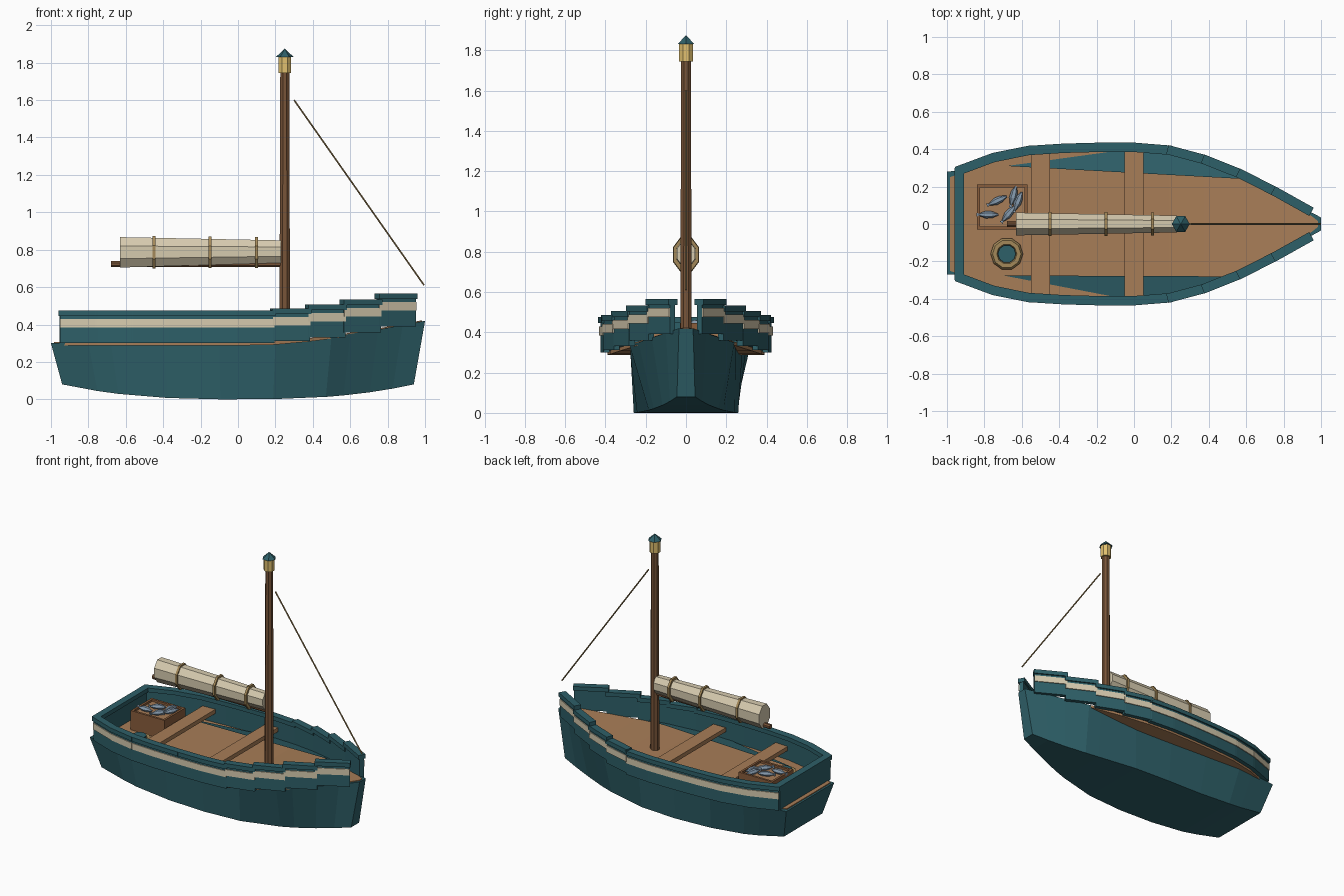
import bpy, bmesh, math
from mathutils import Vector, Matrix

if "Cube" in bpy.data.objects:
    bpy.data.objects.remove(bpy.data.objects["Cube"])


def material(name, rgb):
    m = bpy.data.materials.new(name)
    m.diffuse_color = (*rgb, 1)
    m.use_nodes = True
    m.node_tree.nodes["Principled BSDF"].inputs["Base Color"].default_value = m.diffuse_color
    return m


TEAL = material("teal_paint", (.027, .115, .138))
DECK = material("deck_wood", (.39, .205, .095))
WOOD = material("dark_wood", (.19, .09, .04))
CRATE = material("crate_wood", (.25, .11, .045))
CREAM = material("canvas", (.68, .6, .43))
ROPE = material("rope", (.37, .25, .1))
GLOW = material("lantern_glass", (.75, .53, .16))
FISH = material("fish_skin", (.24, .33, .43))


def finish(name, bm, mat, mirror=False):
    bmesh.ops.recalc_face_normals(bm, faces=bm.faces)
    me = bpy.data.meshes.new(name)
    bm.to_mesh(me)
    bm.free()
    me.materials.append(mat)
    ob = bpy.data.objects.new(name, me)
    bpy.context.collection.objects.link(ob)
    if mirror:
        mod = ob.modifiers.new("Mirror", 'MIRROR')
        mod.use_axis = (False, True, False)
        mod.use_mirror_merge = False
    return ob


def add_box(bm, c, size, rz=0):
    mat = Matrix.Translation(c) @ Matrix.Rotation(rz, 4, 'Z') @ Matrix.Diagonal((*size, 1))
    bmesh.ops.create_cube(bm, size=1, matrix=mat)


def box(name, c, size, mat):
    bm = bmesh.new()
    add_box(bm, c, size)
    return finish(name, bm, mat)


def add_rod(bm, a, b, r1, r2, n=8, squash=1):
    a, b = Vector(a), Vector(b)
    d = b - a
    rot = d.to_track_quat('Z', 'Y').to_matrix().to_4x4()
    mat = (Matrix.Translation((a + b) / 2) @ Matrix.Diagonal((1, squash, 1, 1)) @ rot
           @ Matrix.Rotation(math.pi / n, 4, 'Z'))
    bmesh.ops.create_cone(bm, cap_ends=True, segments=n, radius1=r1, radius2=r2,
                          depth=d.length, matrix=mat)


def rod(name, a, b, r1, r2, mat, n=8, squash=1):
    bm = bmesh.new()
    add_rod(bm, a, b, r1, r2, n, squash)
    return finish(name, bm, mat)


def loft(name, rings, mat):
    bm = bmesh.new()
    vs = [[bm.verts.new(p) for p in r] for r in rings]
    n = len(vs[0])
    for p, q in zip(vs, vs[1:]):
        for i in range(n):
            bm.faces.new((p[i], p[(i + 1) % n], q[(i + 1) % n], q[i]))
    bm.faces.new(vs[0])
    bm.faces.new(vs[-1])
    return finish(name, bm, mat)


def sheer(x):
    return .3 + .12 * max(0, (x - .1) / .9) ** 1.5


def lerp(pts, x):
    for (x0, y0), (x1, y1) in zip(pts, pts[1:]):
        if x <= x1:
            return y0 + (y1 - y0) * (x - x0) / (x1 - x0)
    return pts[-1][1]


# hull: flat sides, curved keel, raked ends
left_top = [(-1, .28), (-.68, .312), (.6, .24), (.8, .14), (1, .035)]
right_top = [(-1, .27), (.5, .28), (.75, .17), (1, .035)]
floor_w = [(-1, .22), (-.6, .255), (0, .26), (.3, .235), (.6, .16), (1, .045)]
rings = []
for x in (-1, -.8, -.68, -.4, -.1, .2, .5, .6, .75, .88, 1):
    w, z = lerp(floor_w, x), .08 * abs(x) ** 2.6
    rings.append([(x, -lerp(right_top, x), sheer(x)), (x * .94, -w, z),
                  (x * .94, w, z), (x, lerp(left_top, x), sheer(x))])
loft("hull", rings, TEAL)

# deck, wider than the hull, following the sheer
rail = [(-.94, .285), (-.752, .355), (-.564, .393), (-.376, .405), (-.188, .41), (0, .41),
        (.188, .395), (.376, .345), (.564, .27), (.752, .175), (.94, .07)]
plan = [(-.985, .27)] + rail + [(.985, .035)]
loft("deck", [[(x, -y + .02, sheer(x) - .012), (x, y - .02, sheer(x) - .012),
               (x, y - .02, sheer(x) + .006), (x, -y + .02, sheer(x) + .006)]
              for x, y in plan], DECK)

# teal panels showing along the deck edges
for name, s, pts in (("left_panel", 1, [(-.68, .31), (.6, .24), (.37, .34), (.19, .385), (0, .395), (-.1, .39)]),
                     ("right_panel", -1, [(-.7, .275), (.5, .28), (.37, .34), (.19, .385), (0, .395), (-.1, .39)])):
    bm = bmesh.new()
    bm.faces.new([bm.verts.new((x, s * y, sheer(x) + .014)) for x, y in pts])
    finish(name, bm, TEAL)

# stepped bulwarks with stripe and cap, mirrored
wall, stripe, cap = bmesh.new(), bmesh.new(), bmesh.new()
for (x0, y0), (x1, y1) in zip(rail, rail[1:]):
    d = Vector((x1 - x0, y1 - y0))
    mx, my, L, a = (x0 + x1) / 2, (y0 + y1) / 2, d.length + .012, math.atan2(d.y, d.x)
    z = sheer(mx)
    nx, ny = -d.y / d.length * .006, d.x / d.length * .006
    add_box(wall, (mx, my, z + .075), (L, .03, .15), a)
    add_box(stripe, (mx + nx, my + ny, z + .107), (L, .03, .045), a)
    add_box(cap, (mx, my, z + .16), (L + .008, .05, .03), a)
finish("bulwark_wall", wall, TEAL, True)
finish("bulwark_stripe", stripe, CREAM, True)
finish("bulwark_cap", cap, TEAL, True)
box("stern_wall", (-.94, 0, .375), (.03, .57, .15), TEAL)
box("stern_cap", (-.935, 0, .46), (.05, .6, .03), TEAL)

# seats
for name, x in (("aft_seat", -.5), ("mid_seat", 0)):
    box(name, (x, 0, .385), (.1, .77, .03), DECK)

# mast, lantern, boom, stay
rod("mast", (.25, 0, .3), (.25, 0, 1.75), .031, .026, WOOD)
rod("lantern", (.25, 0, 1.745), (.25, 0, 1.83), .037, .037, GLOW)
rod("lantern_roof", (.25, 0, 1.83), (.25, 0, 1.875), .048, 0, TEAL, 6)
rod("boom", (-.68, 0, .723), (.25, 0, .723), .017, .017, WOOD)
rod("forestay", (.3, 0, 1.6), (.995, 0, .61), .005, .005, ROPE, 6)

# furled sail and its ties
rod("furled_sail", (-.63, 0, .786), (.23, 0, .79), .088, .065, CREAM, 8, .75)
bm = bmesh.new()
for x, r in ((-.45, .094), (-.15, .092), (.1, .09)):
    add_rod(bm, (x - .008, 0, .786), (x + .008, 0, .786), r, r, 8, .75)
finish("sail_ties", bm, ROPE)

# fish crate with raised rim
bm = bmesh.new()
add_box(bm, (-.705, .09, .355), (.25, .22, .12))
for s in (-1, 1):
    add_box(bm, (-.705 + s * .127, .09, .37), (.016, .24, .15))
    add_box(bm, (-.705, .09 + s * .112, .37), (.25, .016, .15))
finish("crate", bm, CRATE)
box("crate_lining", (-.705, .09, .42), (.238, .208, .02), DECK)

# fish: faceted spindles with a tail
bm = bmesh.new()
for x, y, deg in ((-.73, .125, 25), (-.62, .12, 68), (-.78, .05, 0), (-.67, .055, 50), (-.645, .15, 75)):
    d = Vector((math.cos(math.radians(deg)), math.sin(math.radians(deg)), 0))
    c = Vector((x, y, .443))
    add_rod(bm, c - d * .05, c - d * .012, .006, .02, 6)
    add_rod(bm, c - d * .012, c + d * .022, .02, .018, 6)
    add_rod(bm, c + d * .022, c + d * .055, .018, .004, 6)
    add_rod(bm, c - d * .062, c - d * .045, .015, .004, 4)
finish("fish", bm, FISH)

# rope coil around a float
bpy.ops.mesh.primitive_torus_add(major_segments=10, minor_segments=6, major_radius=.065,
                                 minor_radius=.022, location=(-.68, -.16, .325))
coil = bpy.context.object
coil.name = "rope_coil"
coil.data.materials.append(ROPE)
rod("float", (-.68, -.16, .3), (-.68, -.16, .36), .05, .048, TEAL, 10)
